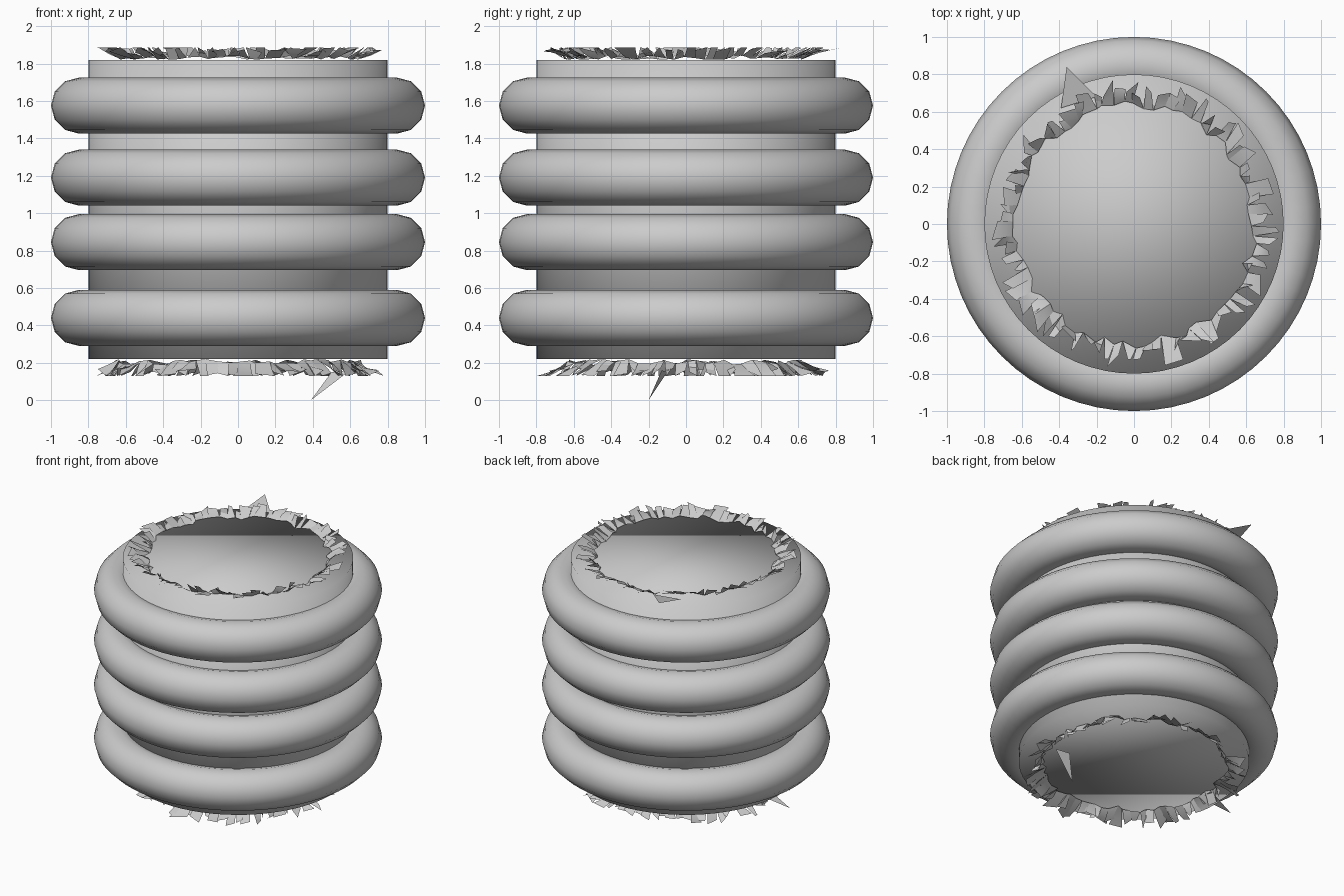
import bpy, bmesh, math, random
from mathutils import Vector

if "Cube" in bpy.data.objects:
    bpy.data.objects.remove(bpy.data.objects["Cube"])

random.seed(7)
SEG = 64
Z_LOW, Z_HIGH = 0.22, 1.82


def polar(r, a, z):
    return Vector((r * math.cos(a), r * math.sin(a), z))


# Solid core, smooth right over its caps
bpy.ops.mesh.primitive_cylinder_add(vertices=SEG, radius=0.8, depth=Z_HIGH - Z_LOW,
                                    location=(0, 0, (Z_LOW + Z_HIGH) / 2))
core = bpy.context.object
core.name = "core_tube"
bpy.ops.object.shade_smooth()

# Four bulging bellows rings
for i, z in enumerate((0.44, 0.845, 1.19, 1.575)):
    bpy.ops.mesh.primitive_torus_add(major_segments=SEG, minor_segments=12,
                                     major_radius=0.85, minor_radius=0.15,
                                     location=(0, 0, z))
    ring = bpy.context.object
    ring.name = f"bellows_ring_{i + 1}"
    bpy.ops.object.shade_smooth()


# Torn rim: a crown of ragged, twisted teeth flaring outward from the cap
def torn_rim(name, z0, height, sign, reach, spikes):
    bm = bmesh.new()
    count = 76
    step = math.tau / count
    base = [polar(random.uniform(0.61, 0.665), (k + random.uniform(-0.3, 0.3)) * step,
                  z0 + sign * random.uniform(0.0, 0.35) * height) for k in range(count)]
    for k in range(count):
        b0, b1 = base[k], base[(k + 1) % count]
        long_tooth = random.random() < 0.55
        tips = []
        for side in (0, 1):
            a = (k + side + random.uniform(-0.45, 0.45)) * step
            r = random.uniform(0.70, reach) if long_tooth else random.uniform(0.65, 0.73)
            rise = min(1.0, random.uniform(0.55, 1.35))
            tips.append(polar(r, a, z0 + sign * rise * height))
        m0 = b0.lerp(tips[0], 0.5) + Vector((0, 0, sign * random.uniform(-0.1, 0.15) * height))
        m1 = b1.lerp(tips[1], 0.5) + Vector((0, 0, sign * random.uniform(-0.1, 0.15) * height))
        v = [bm.verts.new(p) for p in (b0, b1, m1, tips[1], tips[0], m0)]
        bm.faces.new((v[0], v[1], v[2], v[5]))
        bm.faces.new((v[5], v[2], v[3], v[4]))
    # A few longer loose splinters
    for pts in spikes:
        bm.faces.new([bm.verts.new(p) for p in pts])
    mesh = bpy.data.meshes.new(name)
    bm.to_mesh(mesh)
    bm.free()
    obj = bpy.data.objects.new(name, mesh)
    bpy.context.collection.objects.link(obj)
    bpy.ops.object.select_all(action='DESELECT')
    obj.select_set(True)
    bpy.context.view_layer.objects.active = obj
    bpy.ops.object.shade_smooth_by_angle(angle=math.radians(30))


torn_rim("torn_top_rim", Z_HIGH, 0.067, 1, 0.78,
         [((-0.39, 0.62, 1.84), (-0.20, 0.68, 1.85), (-0.36, 0.84, 1.887))])
torn_rim("torn_bottom_rim", Z_LOW, 0.09, -1, 0.80,
         [((-0.65, -0.06, 0.20), (-0.65, 0.06, 0.20), (-0.88, 0.0, 0.135)),
          ((0.60, -0.13, 0.16), (0.50, -0.10, 0.15), (0.39, -0.20, 0.0))])
